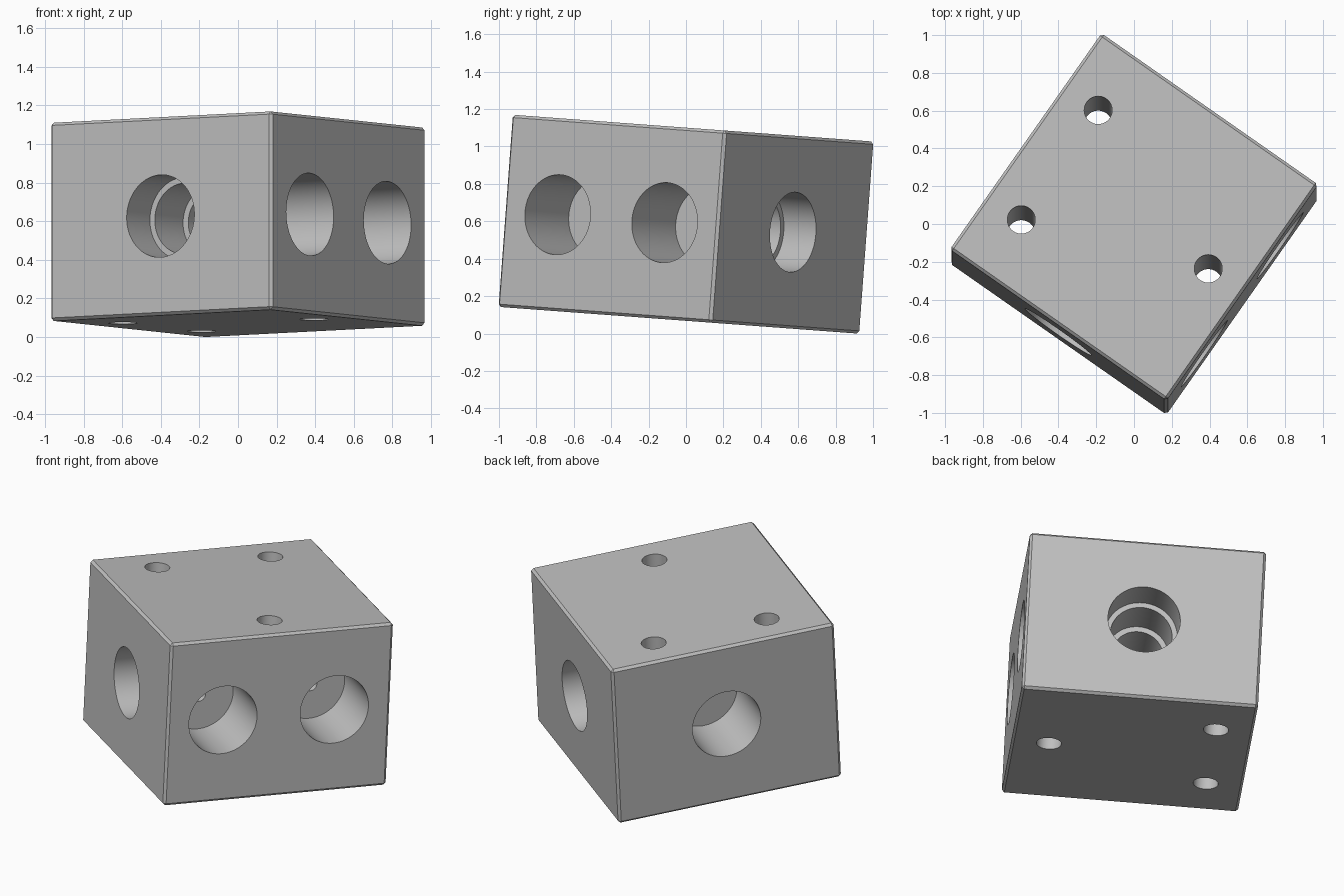
import bpy
import bmesh
import math
from mathutils import Matrix, Vector

cube = bpy.data.objects.get("Cube")
if cube:
    bpy.data.objects.remove(cube, do_unlink=True)

SIDE, HEIGHT, CHAMFER = 1.40, 1.03, 0.015
HALF = SIDE / 2
PORT_R, PORT_DEPTH = 0.214, 0.41
X, Y, Z = Vector((1, 0, 0)), Vector((0, 1, 0)), Vector((0, 0, 1))


def make_object(name, bm):
    mesh = bpy.data.meshes.new(name)
    bm.to_mesh(mesh)
    bm.free()
    obj = bpy.data.objects.new(name, mesh)
    bpy.context.collection.objects.link(obj)
    return obj


# Chamfered block
bm = bmesh.new()
bmesh.ops.create_cube(bm, size=1, matrix=Matrix.Diagonal((SIDE, SIDE, HEIGHT, 1)))
bmesh.ops.bevel(bm, geom=bm.edges[:], offset=CHAMFER, segments=1, affect='EDGES')
block = make_object("manifold_block", bm)
bpy.context.view_layer.objects.active = block
block.select_set(True)


def drill(start, direction, radius, depth, sides=96):
    """Cut a round hole from a surface point inward along a direction."""
    over = 0.1
    bm = bmesh.new()
    middle = start + direction * (depth - over) / 2
    turn = direction.to_track_quat('Z', 'Y').to_matrix().to_4x4()
    bmesh.ops.create_cone(bm, cap_ends=True, segments=sides, radius1=radius,
                          radius2=radius, depth=depth + over,
                          matrix=Matrix.Translation(middle) @ turn)
    cutter = make_object("drill_cutter", bm)
    cutter.hide_render = True
    mod = block.modifiers.new("hole", 'BOOLEAN')
    mod.operation, mod.solver, mod.object = 'DIFFERENCE', 'EXACT', cutter
    bpy.ops.object.modifier_apply(modifier=mod.name)
    bpy.data.objects.remove(cutter, do_unlink=True)


# Stepped main bore, the same from both ends
for s in (-1, 1):
    for radius, depth in ((PORT_R, 0.21), (0.183, 0.465)):
        drill(X * s * HALF, X * -s, radius, depth)
drill(X * -HALF, X, 0.15, SIDE + 0.1)

# Side ports with a small passage into the bore
for u, s in ((-0.35, -1), (0.35, -1), (0, 1)):
    mouth = X * u + Y * s * HALF
    drill(mouth, Y * -s, PORT_R, PORT_DEPTH)
    drill(mouth, Y * -s, 0.04, HALF - 0.05, 32)

# Vertical mounting holes
for u, v in ((-0.355, 0.48), (0.355, 0.48), (0, -0.48)):
    drill(X * u + Y * v + Z * HEIGHT / 2, -Z, 0.074, HEIGHT + 0.1, 48)

# Tilted pose, resting on its lowest corner
pose = Matrix.Rotation(math.radians(-4.25), 4, 'X') @ Matrix.Rotation(math.radians(55), 4, 'Z')
block.data.transform(pose)
low = min(v.co.z for v in block.data.vertices)
block.data.transform(Matrix.Translation((0, 0, -low)))

# Plain grey metal
grey = bpy.data.materials.new("light_grey_metal")
grey.use_nodes = True
colour = (0.52, 0.52, 0.52, 1)
grey.diffuse_color = colour
grey.node_tree.nodes["Principled BSDF"].inputs["Base Color"].default_value = colour
block.data.materials.clear()
block.data.materials.append(grey)
bpy.ops.object.shade_smooth_by_angle(angle=math.radians(30))
